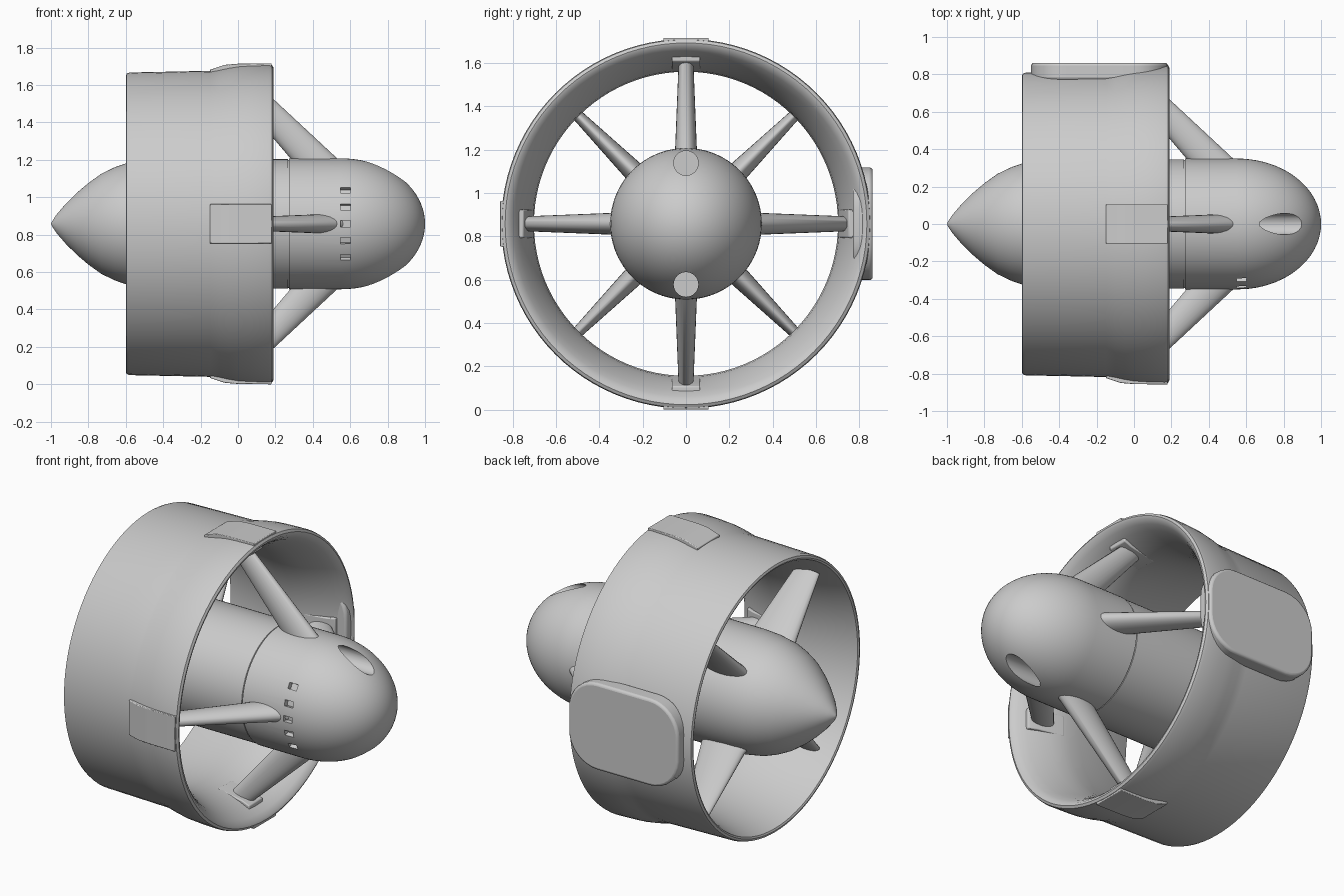
import bpy, bmesh, math
from mathutils import Matrix, Vector

if "Cube" in bpy.data.objects:
    bpy.data.objects.remove(bpy.data.objects["Cube"])

CZ = 0.858  # height of the long axis


def finish(name, bm, angle=35, bevel=0.0, raise_up=True):
    bmesh.ops.recalc_face_normals(bm, faces=bm.faces)
    me = bpy.data.meshes.new(name)
    bm.to_mesh(me)
    bm.free()
    ob = bpy.data.objects.new(name, me)
    bpy.context.collection.objects.link(ob)
    ob.location.z = CZ
    if bevel:
        m = ob.modifiers.new("bevel", 'BEVEL')
        m.width, m.segments, m.limit_method = bevel, 3, 'ANGLE'
    smooth(ob, angle)
    return ob


def smooth(ob, angle=35):
    bpy.ops.object.select_all(action='DESELECT')
    ob.select_set(True)
    bpy.context.view_layer.objects.active = ob
    bpy.ops.object.shade_smooth_by_angle(angle=math.radians(angle))


def bridge(bm, a, b):
    n = len(a)
    for i in range(n):
        bm.faces.new((a[i], a[(i + 1) % n], b[(i + 1) % n], b[i]))


def lathe(name, profile, closed=False, n=96):
    """Turn an (x, radius) profile around the x axis."""
    bm = bmesh.new()
    rings = []
    for x, r in profile:
        rings.append([bm.verts.new((x, r * math.sin(2 * math.pi * i / n),
                                    r * math.cos(2 * math.pi * i / n))) for i in range(n)])
    for a, b in zip(rings, rings[1:]):
        bridge(bm, a, b)
    if closed:
        bridge(bm, rings[-1], rings[0])
    else:
        bmesh.ops.remove_doubles(bm, verts=bm.verts, dist=1e-5)
    return finish(name, bm, 30)


def strut(name, deg, sections, n=24):
    """Loft oval sections (radius, x_min, x_max, half thickness) outward."""
    bm = bmesh.new()
    rings = []
    for r, x0, x1, t in sections:
        ring = []
        for i in range(n):
            a = 2 * math.pi * i / n
            ring.append(bm.verts.new(((x0 + x1) / 2 + (x1 - x0) / 2 * math.cos(a),
                                      t * math.sin(a), r)))
        rings.append(ring)
    for a, b in zip(rings, rings[1:]):
        bridge(bm, a, b)
    bm.faces.new(rings[0])
    bm.faces.new(rings[-1])
    bm.transform(Matrix.Rotation(math.radians(deg), 4, 'X'))
    return finish(name, bm, 50)


def prism(name, deg, outline, half, bevel):
    """Extrude an (x, radius) outline sideways, then turn it about the axis."""
    bm = bmesh.new()
    a = [bm.verts.new((x, -half, r)) for x, r in outline]
    b = [bm.verts.new((x, half, r)) for x, r in outline]
    bridge(bm, a, b)
    bm.faces.new(a)
    bm.faces.new(b)
    bm.transform(Matrix.Rotation(math.radians(deg), 4, 'X'))
    return finish(name, bm, 35, bevel)


# Duct ring: flared inlet lip, narrow throat, thin outlet edge
lathe("duct_ring", [(-0.6, 0.79), (-0.595, 0.803), (-0.58, 0.809), (-0.15, 0.818),
                    (-0.1, 0.827), (-0.05, 0.838), (0.0, 0.846), (0.06, 0.85),
                    (0.165, 0.853), (0.182, 0.849), (0.19, 0.835), (0.185, 0.82),
                    (0.16, 0.797), (0.12, 0.772), (0.06, 0.745), (0.0, 0.723),
                    (-0.06, 0.708), (-0.12, 0.702), (-0.2, 0.704), (-0.35, 0.722),
                    (-0.5, 0.752), (-0.595, 0.78)], closed=True)

# Hub body: pointed tail, straight middle with a seam, rounded nose
tail = [(-1, 0), (-0.995, 0.012), (-0.97, 0.05), (-0.92, 0.108), (-0.86, 0.167),
        (-0.8, 0.218), (-0.73, 0.268), (-0.66, 0.302), (-0.6, 0.323), (-0.5, 0.34),
        (-0.4, 0.346), (0.266, 0.346), (0.268, 0.342), (0.272, 0.342), (0.274, 0.35)]
nose = [(0.55 + 0.45 * math.sin(t * math.pi / 40), 0.35 * math.cos(t * math.pi / 40))
        for t in range(20)] + [(1, 0)]
hub = lathe("hub_body", tail + nose)

# Cutters: two round ports in the nose and a row of small windows on the front
bm = bmesh.new()
for s in (-1, 1):
    bmesh.ops.create_cone(bm, cap_ends=True, segments=32, radius1=0.057, radius2=0.057,
                          depth=0.45, matrix=Matrix.Translation((0.845, 0, s * 0.28))
                          @ Matrix.Rotation(math.pi / 2, 4, 'Y'))
for i in range(-2, 3):
    ang = math.asin(i * 0.09 / 0.35)
    bmesh.ops.create_cube(bm, size=1, matrix=Matrix.Rotation(-ang, 4, 'X')
                          @ Matrix.Translation((0.575, -0.35, 0))
                          @ Matrix.Diagonal((0.055, 0.06, 0.035, 1)))
cutter = finish("hub_cutter", bm)
cutter.hide_render = True
mod = hub.modifiers.new("openings", 'BOOLEAN')
mod.operation, mod.solver, mod.object = 'DIFFERENCE', 'EXACT', cutter
bpy.context.view_layer.objects.active = hub
bpy.ops.object.modifier_apply(modifier="openings")
bpy.data.objects.remove(cutter)
smooth(hub, 30)

# Swept front struts with their inner brackets
for k, side in enumerate(("top", "front", "bottom", "back")):
    deg = 90 * k
    strut("front_strut_" + side, deg, [(0.28, 0.34, 0.606, 0.055), (0.35, 0.28, 0.53, 0.05),
                                       (0.75, -0.06, 0.10, 0.034)])
    prism("strut_bracket_" + side, deg, [(-0.09, 0.70), (0.07, 0.70 + 0.03),
                                         (0.12, 0.75), (0.12, 0.79), (-0.09, 0.77)],
          0.065, 0.006)
    # Outer mounting pads, the back one is replaced by the large cover
    if side != "back":
        prism("mount_pad_" + side, deg, [(-0.15, 0.80), (-0.15, 0.824), (-0.07, 0.85),
                                         (0.0, 0.856), (0.18, 0.858), (0.18, 0.835), (0.1, 0.80)],
              0.105, 0.004)

# Rear stator vanes on the diagonals
for k in range(4):
    strut("rear_vane_%d" % (k + 1), 45 + 90 * k,
          [(0.28, -0.58, -0.26, 0.055), (0.35, -0.56, -0.28, 0.048), (0.745, -0.52, -0.36, 0.024)])

# Large rounded cover on the back of the ring
bm = bmesh.new()
cx, hx, hz, cr = -0.185, 0.365, 0.26, 0.19
outline = []
for q, (sx, sz) in enumerate(((1, 1), (-1, 1), (-1, -1), (1, -1))):
    for i in range(9):
        a = (q + i / 8) * math.pi / 2
        outline.append((cx + sx * (hx - cr) + cr * math.cos(a), sz * (hz - cr) + cr * math.sin(a)))
low = [bm.verts.new((x, 0.77, z)) for x, z in outline]
high = [bm.verts.new((x, 0.862, z)) for x, z in outline]
bridge(bm, low, high)
bm.faces.new(low)
bm.faces.new(high)
finish("side_cover", bm, 40, 0.015)
